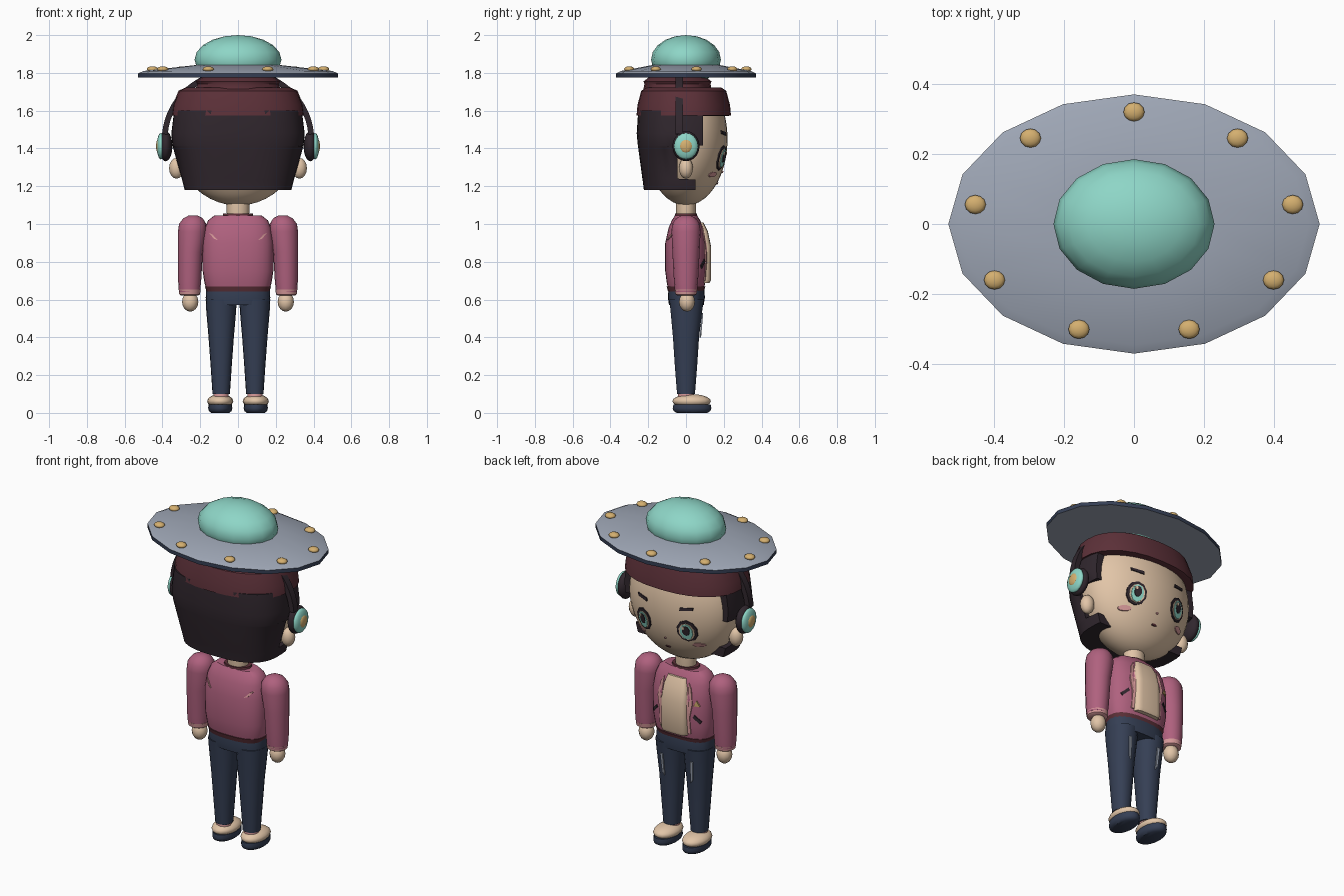
import bpy, bmesh, math

if "Cube" in bpy.data.objects:
    bpy.data.objects.remove(bpy.data.objects["Cube"])

def mat(name, r, g, b):
    m = bpy.data.materials.new(name)
    m.diffuse_color = (r, g, b, 1)
    m.use_nodes = True
    m.node_tree.nodes["Principled BSDF"].inputs["Base Color"].default_value = m.diffuse_color
    return m

TEAL = mat("teal", .27, .67, .57)
GREY = mat("metal grey", .34, .38, .46)
GOLD = mat("gold", .66, .43, .16)
PINK = mat("jacket pink", .43, .12, .21)
ROSE = mat("light pink", .68, .32, .32)
DARK = mat("hair dark", .030, .020, .027)
WINE = mat("wine red", .107, .030, .040)
SKIN = mat("skin", .76, .56, .39)
NAVY = mat("denim navy", .036, .050, .090)

def finish(name, bm, *mats, angle=40):
    bmesh.ops.recalc_face_normals(bm, faces=bm.faces)
    me = bpy.data.meshes.new(name)
    bm.to_mesh(me)
    bm.free()
    ob = bpy.data.objects.new(name, me)
    bpy.context.collection.objects.link(ob)
    for m in mats:
        me.materials.append(m)
    bpy.ops.object.select_all(action='DESELECT')
    ob.select_set(True)
    bpy.context.view_layer.objects.active = ob
    bpy.ops.object.shade_smooth_by_angle(angle=math.radians(angle))
    return ob

def se(t, n):
    """Point on a unit superellipse."""
    c, s = math.cos(t), math.sin(t)
    return (math.copysign(abs(c) ** (2 / n), c), math.copysign(abs(s) ** (2 / n), s))

def skin_rings(bm, rings):
    vs = [[bm.verts.new(p) for p in r] for r in rings]
    k = len(vs[0])
    for a, b in zip(vs, vs[1:]):
        for i in range(k):
            bm.faces.new((a[i], a[(i + 1) % k], b[(i + 1) % k], b[i]))
    bm.faces.new(vs[0][::-1])
    bm.faces.new(vs[-1])

def loft(name, m, rings, n=2, seg=20, x=0, y=0, angle=40):
    """Stack of (z, rx, ry[, dx, dy]) superellipse rings."""
    bm = bmesh.new()
    pts = []
    for z, rx, ry, *d in rings:
        dx, dy = (d + [0, 0])[:2]
        pts.append([(x + dx + rx * u, y + dy + ry * v, z)
                    for u, v in (se(2 * math.pi * i / seg, n) for i in range(seg))])
    skin_rings(bm, pts)
    return finish(name, bm, m, angle=angle)

def ball(name, m, c, r, seg=16, rings=10):
    bm = bmesh.new()
    bmesh.ops.create_uvsphere(bm, u_segments=seg, v_segments=rings, radius=1)
    for v in bm.verts:
        v.co = [c[i] + r[i] * v.co[i] for i in range(3)]
    return finish(name, bm, m, angle=60)

def decal(name, m, outline, surf, off, side=1):
    """Thin plate laid on surface y = surf(x, z)."""
    bm = bmesh.new()
    put = lambda x, z, o: bm.verts.new((x, side * (surf(x, z) + o), z))
    cx = sum(p[0] for p in outline) / len(outline)
    cz = sum(p[1] for p in outline) / len(outline)
    top = [put(x, z, off) for x, z in outline]
    low = [put(x, z, off - .008) for x, z in outline]
    mid = put(cx, cz, off)
    k = len(top)
    for i in range(k):
        j = (i + 1) % k
        bm.faces.new((mid, top[i], top[j]))
        bm.faces.new((top[i], low[i], low[j], top[j]))
    return finish(name, bm, m, angle=20)

def oval(cx, cz, rx, rz, k=10):
    return [(cx + rx * math.cos(2 * math.pi * (i + .5) / k),
             cz + rz * math.sin(2 * math.pi * (i + .5) / k)) for i in range(k)]

# --- flying saucer hat ---
saucer = loft("saucer_disc", GREY, [(1.775, .50, .345), (1.775, .53, .37), (1.797, .53, .37),
              (1.81, .50, .345), (1.842, .22, .175)], seg=16, angle=30)
saucer.data.materials.append(NAVY)
for p in saucer.data.polygons:
    if abs(p.normal.z) < .3:
        p.material_index = 1
ball("saucer_dome", TEAL, (0, 0, 1.87), (.23, .185, .13))
for i in range(9):
    a = math.radians(90 + 40 * i)
    ball("saucer_light", GOLD, (.46 * math.cos(a), .32 * math.sin(a), 1.82), (.03, .027, .015), 12, 8)

# --- beanie ---
loft("beanie_band", WINE, [(1.572, .33, .235), (1.575, .352, .25), (1.63, .345, .245), (1.705, .315, .225),
     (1.722, .28, .20)], n=2.3, seg=28, y=-.012)
loft("beanie_top", WINE, [(1.70, .20, .17), (1.715, .225, .18), (1.74, .215, .175), (1.755, .225, .18),
     (1.778, .19, .15)], seg=20, y=-.045)

# --- head ---
HX, HY, HZ, HC = .335, .22, .352, 1.45
loft("head", SKIN, [(HC + HZ * math.sin(a), HX * math.cos(a), HY * math.cos(a))
     for a in (math.radians(-88 + 8 * i) for i in range(15))], seg=36, angle=60)

def face(x, z):
    return HY * math.sqrt(max(0, 1 - (x / HX) ** 2 - ((z - HC) / HZ) ** 2))

# --- hair shell: back and sides, cut away around the ears ---
bm = bmesh.new()
rings = []
for z, rx, ry, lim in [(1.18, .283, .205, .05), (1.235, .297, .212, .05), (1.24, .298, .213, -.045),
                       (1.41, .346, .236, -.045), (1.415, .347, .237, .09), (1.48, .353, .243, .09),
                       (1.60, .338, .235, .09)]:
    n, cy = 2.7, -.018
    u = (lim - cy) / ry
    t0 = math.asin(math.copysign(abs(u) ** (n / 2), u))
    ts = [t0 - (math.pi + 2 * t0) * i / 24 for i in range(25)]
    rings.append([(rx * a, cy + ry * b, z) for a, b in (se(t, n) for t in ts)])
skin_rings(bm, rings)
finish("hair", bm, DARK)

# --- face details ---
for s in (-1, 1):
    ex = .14 * s
    decal("eye_outline", DARK, oval(ex, 1.35, .056, .066), face, .005)
    decal("eye_white", SKIN, oval(ex, 1.347, .043, .052), face, .008)
    decal("iris", TEAL, oval(ex, 1.347, .034, .049), face, .011)
    decal("pupil", DARK, oval(ex, 1.355, .020, .030), face, .014)
    decal("eye_glint", SKIN, oval(ex + .012, 1.372, .008, .010, 6), face, .017)
    decal("eyebrow", DARK, [(s * .105, 1.468), (s * .175, 1.478), (s * .178, 1.494), (s * .108, 1.486)], face, .006)
    decal("cheek_blush", ROSE, oval(s * .185, 1.262, .032, .014), face, .005)
    ball("ear", SKIN, (.325 * s, 0, 1.295), (.04, .037, .055), 12, 8)
decal("nose", ROSE, oval(0, 1.275, .007, .006, 6), face, .006)
decal("mouth", WINE, oval(0, 1.215, .016, .005, 8), face, .006)

# --- headphones ---
bm = bmesh.new()
rings = []
for i in range(29):
    a = math.radians(4 + 172 * i / 28)
    c, s_ = math.cos(a), math.sin(a)
    rings.append([((.388 + o) * c, y, 1.45 + (.36 + o) * s_)
                  for o, y in ((-.015, -.055), (.015, -.055), (.015, -.015), (-.015, -.015))])
skin_rings(bm, rings)
finish("headband", bm, DARK)
for s in (-1, 1):
    ball("ear_cup", DARK, (.383 * s, 0, 1.412), (.036, .072, .08))
    ball("ear_cup_cover", TEAL, (.408 * s, 0, 1.412), (.022, .064, .07))
    ball("ear_cup_badge", GOLD, (.422 * s, 0, 1.412), (.0125, .036, .037), 10, 8)

# --- jacket ---
TORSO = [(.645, .165, .092), (.69, .178, .102), (.75, .187, .110), (.90, .187, .110),
         (.98, .175, .092), (1.02, .158, .075), (1.045, .125, .058)]
loft("jacket", PINK, TORSO, n=2.6, seg=28)
loft("jacket_hem", WINE, [(.642, .166, .095), (.668, .175, .102)], n=2.6, seg=28)
loft("collar", WINE, [(1.03, .085, .062), (1.055, .078, .058)])
loft("neck", SKIN, [(1.0, .05, .045), (1.06, .06, .052), (1.12, .06, .052)], seg=16)

def chest(x, z):
    for a, b in zip(TORSO, TORSO[1:]):
        if z <= b[0]:
            f = (z - a[0]) / (b[0] - a[0])
            rx, ry = a[1] + f * (b[1] - a[1]), a[2] + f * (b[2] - a[2])
            return ry * max(0, 1 - (abs(x) / rx) ** 2.6) ** (1 / 2.6)
    return TORSO[-1][2]

loft("shirt_front", SKIN, [(.688, .082, .075), (.705, .086, .083), (.88, .084, .083), (.96, .076, .066),
     (1.008, .06, .042)], n=5, seg=28, y=.05)
for s in (-1, 1):
    decal("lapel", ROSE, [(s * x, z) for x, z in ((.08, .70), (.10, .70), (.098, .80), (.112, .88),
          (.098, .96), (.08, .99), (.08, .88), (.08, .80))], chest, .006)
    decal("pocket_slit", DARK, [(s * x, z) for x, z in ((.115, .80), (.15, .765), (.157, .78), (.122, .815))],
          chest, .006)
    decal("back_stripe", ROSE, [(s * x, z) for x, z in ((.108, .915), (.128, .922), (.155, .955), (.135, .945))],
          chest, .006, -1)
decal("pin", GOLD, [(-.118, .868), (-.15, .868), (-.134, .90)], chest, .007)

# --- arms, hands, legs and shoes ---
for s in (-1, 1):
    loft("sleeve", PINK, [(.64, .056, .058, .007 * s), (.70, .061, .064, .006 * s), (.85, .066, .072, .002 * s),
         (.96, .076, .077, -.008 * s), (1.0, .072, .073, -.010 * s), (1.03, .052, .053, -.012 * s),
         (1.046, .022, .023, -.013 * s)], seg=16, x=.25 * s)
    loft("cuff", ROSE, [(.622, .046, .046), (.628, .055, .056), (.652, .058, .060)], seg=16, x=.256 * s)
    ball("hand", SKIN, (.253 * s, .005, .588), (.043, .042, .052), 12, 8)
    loft("trouser_leg", NAVY, [(.10, .046, .048), (.25, .056, .060), (.40, .067, .070), (.54, .079, .085, 0, .002),
         (.60, .082, .092, 0, .003)], n=2.2, seg=18, x=.089 * s)
    loft("sock", ROSE, [(.07, .042, .044), (.112, .040, .042)], seg=14, x=.09 * s)
    ball("shoe", SKIN, (.094 * s, .03, .062), (.069, .102, .037))
    loft("shoe_sole", NAVY, [(0, .048, .082), (.010, .060, .099), (.025, .064, .104), (.045, .062, .10)],
         seg=18, x=.094 * s, y=.032)
    leg = lambda x, z: .088 - .16 * max(0, .56 - z) * .55
    decal("denim_fade", GREY, [(s * x, z) for x, z in ((.085, .40), (.098, .42), (.105, .53), (.09, .53))],
          leg, .006)
loft("hips", NAVY, [(.572, .166, .092), (.61, .171, .098), (.652, .168, .095)], n=2.5, seg=24, y=.002)
